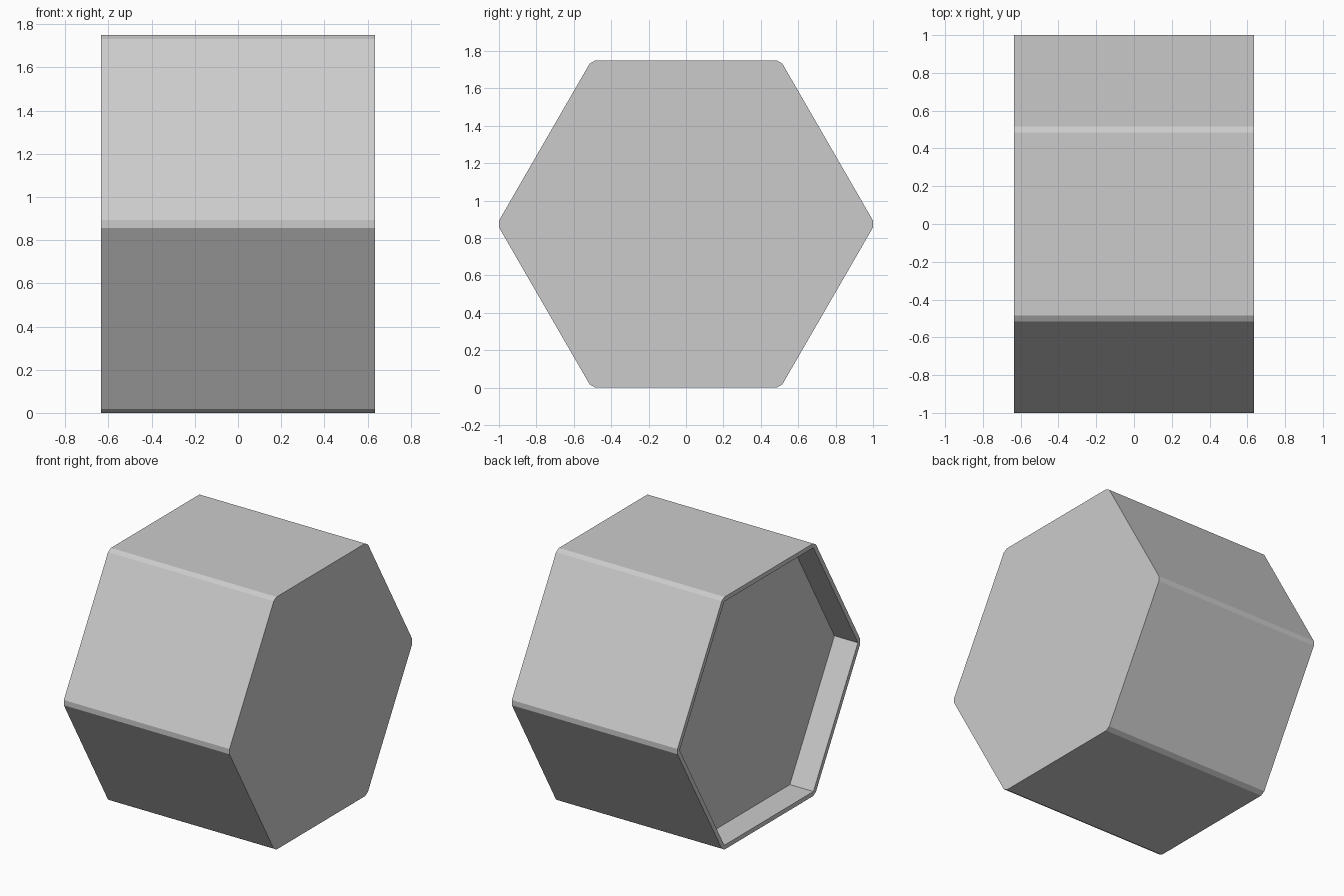
import bpy, bmesh
from math import cos, sin, pi, sqrt

if "Cube" in bpy.data.objects:
    bpy.data.objects.remove(bpy.data.objects["Cube"])

HALF = 0.635          # half length along x
MID = 0.875           # centre height = hexagon apothem
R = MID * 2 / sqrt(3)  # outer corner radius
CHAMFER = 0.0208      # chamfer length along each side
INNER_R = 0.975       # recess corner radius
DEPTH = 0.18          # recess depth

# Profiles in the y-z plane
def hexagon(r):
    return [(r * cos(i * pi / 3), MID + r * sin(i * pi / 3)) for i in range(6)]

def chamfered(points, t):
    out = []
    for i, p in enumerate(points):
        for q in (points[i - 1], points[(i + 1) % 6]):
            out.append(tuple(a + (b - a) * t for a, b in zip(p, q)))
    return out

outer = chamfered(hexagon(R), CHAMFER / R)
inner = hexagon(INNER_R)
bm = bmesh.new()

def ring(x, profile):
    return [bm.verts.new((x, y, z)) for y, z in profile]

def bridge(a, b):
    n = len(a)
    for i in range(n):
        bm.faces.new((a[i], a[(i + 1) % n], b[(i + 1) % n], b[i]))

# Outer walls and closed right end
right, left = ring(HALF, outer), ring(-HALF, outer)
bridge(right, left)
bm.faces.new(right)

# Recessed left end: rim, walls and floor
lip, floor = ring(-HALF, inner), ring(-HALF + DEPTH, inner)
for i in range(6):
    j = (i + 1) % 6
    bm.faces.new((left[2 * i], left[2 * i + 1], lip[i]))
    bm.faces.new((left[2 * i + 1], left[2 * j], lip[j], lip[i]))
bridge(lip, floor)
bm.faces.new(floor)

bmesh.ops.recalc_face_normals(bm, faces=bm.faces)
mesh = bpy.data.meshes.new("hexagonal_block")
bm.to_mesh(mesh)
bm.free()
bpy.context.collection.objects.link(bpy.data.objects.new("hexagonal_block", mesh))
